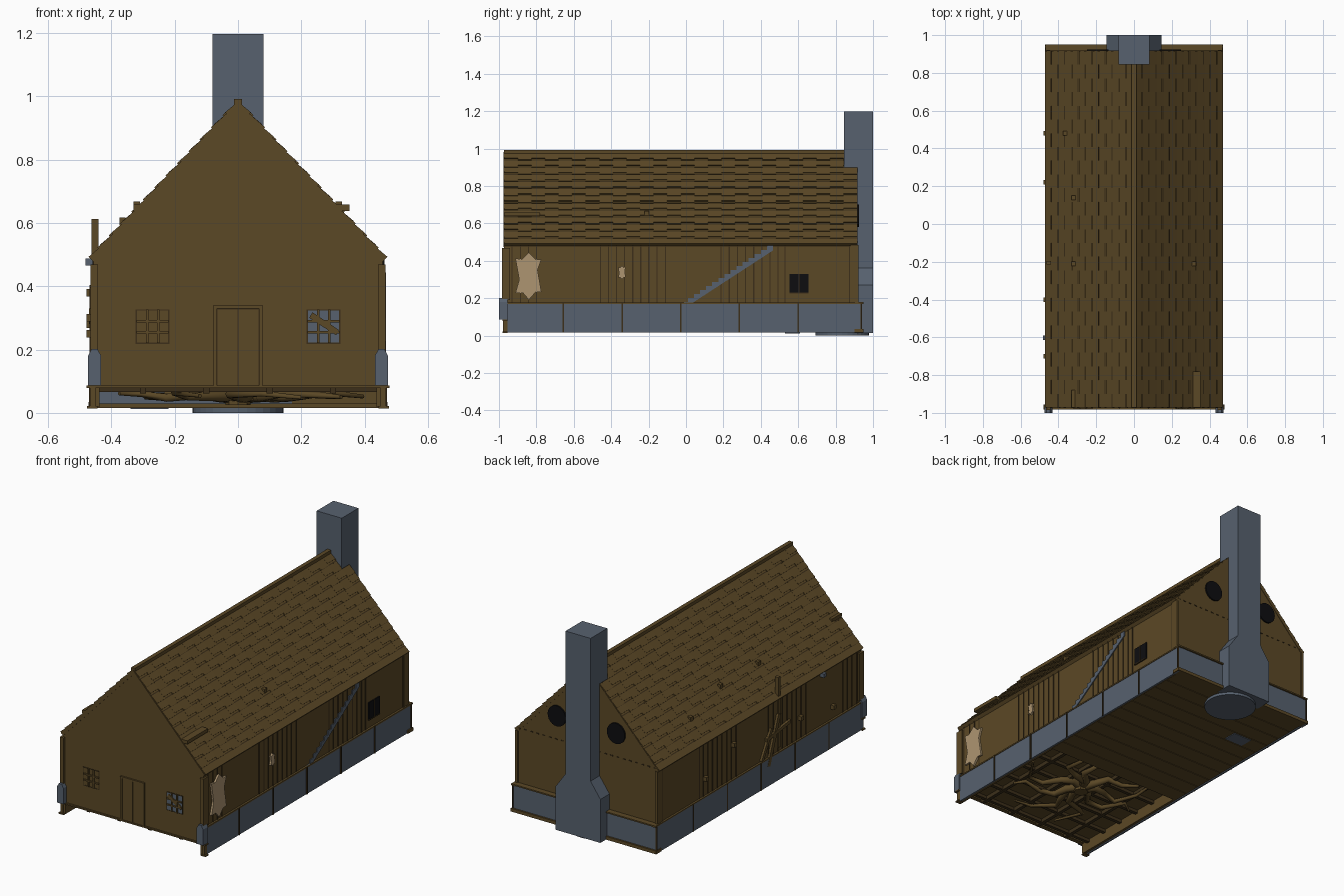
import bpy, bmesh, math, random
from mathutils import Vector

random.seed(4)
if "Cube" in bpy.data.objects:
    bpy.data.objects.remove(bpy.data.objects["Cube"])


def material(name, *rgb):
    mat = bpy.data.materials.new(name)
    mat.use_nodes = True
    mat.diffuse_color = (*rgb, 1)
    mat.node_tree.nodes["Principled BSDF"].inputs["Base Color"].default_value = (*rgb, 1)
    return mat


WOOD = material("brown wood", .105, .065, .019)
DARK = material("dark wood", .045, .028, .010)
STONE = material("grey stone", .095, .12, .158)
HIDE = material("tan hide", .42, .30, .165)
BLACK = material("black opening", .004, .004, .005)


def finish(name, bm, mat):
    bmesh.ops.recalc_face_normals(bm, faces=bm.faces[:])
    mesh = bpy.data.meshes.new(name)
    bm.to_mesh(mesh)
    bm.free()
    mesh.materials.append(mat)
    obj = bpy.data.objects.new(name, mesh)
    bpy.context.scene.collection.objects.link(obj)
    return obj


def add_prism(bm, points, axis, start, end):
    """Extrude a 2D outline along the named axis."""
    place = {"x": lambda u, v, t: (t, u, v),
             "y": lambda u, v, t: (u, t, v),
             "z": lambda u, v, t: (u, v, t)}[axis]
    rings = [[bm.verts.new(place(u, v, t)) for u, v in points] for t in (start, end)]
    for ring in rings:
        bm.faces.new(ring)
    for i in range(len(points)):
        j = (i + 1) % len(points)
        bm.faces.new((rings[0][i], rings[0][j], rings[1][j], rings[1][i]))


def prism(name, mat, points, axis, start, end):
    bm = bmesh.new()
    add_prism(bm, points, axis, start, end)
    return finish(name, bm, mat)


def rect(left, right, low, high):
    return [(left, low), (right, low), (right, high), (left, high)]


def boxes(name, mat, items):
    """Each item holds x, y and z ranges."""
    bm = bmesh.new()
    for xs, ys, zs in items:
        add_prism(bm, rect(*xs, *ys), "z", *zs)
    return finish(name, bm, mat)


def bar(name, mat, a, b, width, thick):
    """Flat slat on the right side wall, between two (y, z) points."""
    a, b = Vector(a), Vector(b)
    side = (b - a).orthogonal().normalized() * width / 2
    outline = [a - side, b - side, b + side, a + side]
    return prism(name, mat, outline, "x", -.455 - thick, -.45)


FRONT, BACK = -.972, .916
WALL, EAVE, RIDGE = .456, .488, .982

# Main house body
prism("house_body", WOOD, [(-WALL, .085), (WALL, .085), (WALL, EAVE - .01),
                           (0, RIDGE - .015), (-WALL, EAVE - .01)], "y", FRONT, BACK)

# Roof slabs with overlapping ragged shingles
ROWS, TILES = 13, 26
for side, label in ((-1, "right"), (1, "left")):
    foot, top = Vector((side * .467, EAVE)), Vector((0, RIDGE))
    slope = top - foot
    out = Vector((side * slope.y, abs(slope.x))).normalized()
    prism(label + "_roof", WOOD, [foot, top, top - Vector((0, .03)), foot - out * .02],
          "y", FRONT - .003, BACK + .002)
    bm = bmesh.new()
    for row in range(ROWS):
        for tile in range(TILES):
            ragged = .012 * ((tile + row) % 2) if row else 0
            low = foot + slope * (row / ROWS) - slope.normalized() * ragged
            high = foot + slope * ((row + 1) / ROWS)
            step = (BACK - FRONT) / TILES
            start = FRONT + tile * step
            add_prism(bm, [low, low + out * .007, high + out * .001, high],
                      "y", start, start + step)
    finish(label + "_shingles", bm, WOOD)
    # Dark course lines under each row
    bm = bmesh.new()
    for row in range(1, ROWS):
        p = foot + slope * (row / ROWS) - slope.normalized() * .014
        add_prism(bm, [p, p + slope.normalized() * .006, p + slope.normalized() * .006 + out * .0022,
                       p + out * .0026], "y", FRONT, BACK)
    finish(label + "_course_lines", bm, DARK)
boxes("ridge_cap", WOOD, [((-.012, .012), (FRONT, .85), (RIDGE - .02, RIDGE + .01))])
boxes("roof_boards", WOOD, [((.31, .352), (FRONT, -.78), (.638, .658)),
                            ((-.33, -.31), (FRONT, -.88), (.638, .658))])
boxes("roof_pegs", WOOD, [((x - .01, x + .01), (y - .012, y + .012), (z - .012, z + .012))
                          for x, y, z in ((.318, -.21, .655), (-.32, -.21, .655), (-.32, .14, .655),
                                          (-.365, .48, .605))])

# Stone foundation, open at the front
boxes("foundation", STONE, [((s * .462 - .006, s * .462 + .003), (FRONT, .94), (.016, .172))
                            for s in (-1, 1)] + [((-.462, .462), (.905, .94), (.035, .172))])
boxes("foundation_lining", WOOD, [((s * .446 - .008, s * .446 + .008), (FRONT, .9), (.018, .085))
                                  for s in (-1, 1)])
boxes("foundation_straps", DARK, [((s * .466 - .004, s * .466 + .004), (y - .004, y + .004), (.016, .174))
                                  for s in (-1, 1) for y in (-.655, -.342, -.028, .286, .6, .938)])
boxes("foundation_ledge", WOOD, [((-.469, .469), (.9, .95), (.172, .18)),
                                 ((-.472, .472), (.9, .95), (.016, .035))]
      + [((s * .456 - .012, s * .456 + .012), (FRONT, .95), (.17, .178)) for s in (-1, 1)])
boxes("front_sill", WOOD, [((-.478, .478), (-.982, -.955), (.079, .087))]
      + [((s * .46 - .017, s * .46 + .017), (-.982, -.955), (.014, .021)) for s in (-1, 1)]
      + [((s * .459 - .009, s * .459 + .009), (-.978, -.955), (.02, .08)) for s in (-1, 1)])

# Corner posts and stone guards
boxes("corner_posts", WOOD, [((s * .454 - .012, s * .454 + .012), (-.985, -.94), (.19, .468))
                             for s in (-1, 1)])
boxes("back_corner_posts", WOOD, [((s * .454 - .008, s * .454 + .008), (.88, .922), (.18, .485))
                                  for s in (-1, 1)])
for s in (-1, 1):
    prism("corner_guard", STONE, [(s * .432, .087), (s * .474, .087), (s * .474, .18),
                                  (s * .462, .202), (s * .444, .202), (s * .432, .18)],
          "y", -1.0, -.955)

# Chimney with a wide stepped base and hearth disc
prism("chimney_base", STONE, [(-.145, .015), (.145, .015), (.145, .27), (.081, .36),
                              (-.081, .36), (-.145, .27)], "y", .9, 1.0)
boxes("chimney_stack", STONE, [((-.081, .081), (.845, 1.0), (.3, 1.197))])
hearth = [(math.cos(k * math.tau / 32) * .143, .835 + math.sin(k * math.tau / 32) * .143) for k in range(32)]
prism("hearth_disc", STONE, hearth, "z", 0, .018)

# Round back openings and peg row
for x in (-.192, .192):
    ring = [(x + .058 * math.cos(k * math.tau / 24), .64 + .06 * math.sin(k * math.tau / 24)) for k in range(24)]
    prism("round_opening", BLACK, ring, "y", BACK, BACK + .009)
boxes("back_pegs", DARK, [((x * .04 - .008, x * .04 + .008), (BACK, BACK + .003), (.498, .503))
                          for x in range(-11, 12)])

# Front double door with frame
boxes("door_frame", WOOD, [((-.077, -.066), (-.982, FRONT), (.087, .34)),
                           ((.067, .078), (-.982, FRONT), (.087, .34)),
                           ((-.077, .078), (-.982, FRONT), (.329, .34))])
boxes("door_gap", DARK, [((-.066, .067), (-.9735, FRONT), (.087, .329))])
boxes("door_leaves", WOOD, [((-.064, -.001), (-.977, FRONT), (.087, .327)),
                            ((.002, .065), (-.977, FRONT), (.087, .327))])

# Front windows with crossing bars
for x, glass, label in ((-.27, WOOD, "right"), (.27, STONE, "left")):
    boxes(label + "_window_pane", glass, [((x - .05, x + .05), (-.9735, FRONT), (.22, .326))])
    boxes(label + "_window_edge", DARK, [((x - .053 + .034 * k, x - .049 + .034 * k), (-.975, FRONT), (.22, .326))
                                         for k in range(4)]
          + [((x - .053, x + .053), (-.975, FRONT), (.218 + .035 * k, .222 + .035 * k)) for k in range(4)])
    boxes(label + "_window_bars", WOOD, [((x - .02 + .034 * k, x - .012 + .034 * k), (-.98, FRONT), (.22, .326))
                                         for k in range(2)]
          + [((x - .05, x + .05), (-.98, FRONT), (.25 + .035 * k, .258 + .035 * k)) for k in range(2)])
prism("broken_slat", WOOD, [(.225, .3), (.235, .318), (.318, .262), (.31, .245)], "y", -.979, FRONT)

# Plank joints on both side walls
joints = [-.93, -.885, -.842, -.8, -.11, .53, .875]
joints += [-.457 + .043 * k for k in range(8)] + [.188 + .0435 * k for k in range(8)]
boxes("plank_joints", DARK, [((s * .457 - .002, s * .457 + .002), (y - .003, y + .003), (.178, EAVE))
                             for s in (-1, 1) for y in joints])

# Stepped stone stripe on the left wall
steps, lower = 14, []
for k in range(steps):
    y, z = .01 + k * .0325, .2 + k * .0215
    lower += [(y, z - .0215), (y, z)]
prism("stair_stripe", STONE, [(-.02, .178), *lower, (.465, .488), (.465, .455), (.04, .178)],
      "x", .45, .4615)

# Square side opening with frame bars
boxes("side_opening", BLACK, [((.45, .461), (.553, .655), (.224, .328))])
boxes("side_opening_bars", DARK, [((.455, .464), (.602, .606), (.224, .328)),
                                  ((.455, .464), (.553, .655), (.224, .229))])

# Stretched hides on the left wall
hide = [(-.07, .09), (-.035, .085), (0, .12), (.035, .085), (.065, .085), (.045, .03),
        (.065, -.085), (.035, -.085), (0, -.125), (-.03, -.09), (-.07, -.09), (-.05, -.02)]
for name, y, z, size in (("large_hide", -.84, .32, 1.03), ("small_hide", -.342, .338, .3)):
    prism(name, HIDE, [(y + u * size, z + v * size) for u, v in hide], "x", .45, .467)

# Post, slats and hooks on the right wall
boxes("side_post", WOOD, [((-.462, -.44), (-.215, -.195), (.2, .613))])
bar("leaning_slat", WOOD, (-.1, .13), (-.2, .4), .025, .014)
bar("second_slat", WOOD, (-.04, .18), (-.13, .34), .02, .014)
bar("cross_slat", WOOD, (-.3, .32), (-.08, .29), .02, .016)
boxes("stone_hook", STONE, [((-.482, -.45), (-.615, -.59), (.465, .487))])
boxes("wall_pegs", WOOD, [((-.478, -.45), (y - .012, y + .012), (z - .012, z + .012))
                          for y, z in ((.48, .28), (.22, .38), (-.4, .3), (-.7, .25))])

# Plank floor under the rear, joists under the front
width = .1
boxes("rear_floor", WOOD, [((-.45, .45), (-.18 + k * width, -.184 + (k + 1) * width), (.016, .03))
                           for k in range(11)])
boxes("floor_gaps", DARK, [((-.45, .45), (-.175, .9), (.02, .028))])
boxes("floor_stone_plate", STONE, [((-.34, -.22), (.53, .61), (.012, .018))])
boxes("rear_bulkhead", STONE, [((-.44, .17), (-.17, -.15), (.016, .085))])
boxes("bulkhead_wood", WOOD, [((.17, .44), (-.17, -.15), (.016, .085))])
boxes("joists", DARK, [((-.44, .44), (y - .01, y + .01), (.066, .086))
                       for y in (-.92, -.78, -.64, -.5, -.36, -.23)]
      + [((x - .01, x + .01), (-.96, -.17), (.062, .086)) for x in (-.3, -.1, .1, .3)])

# Tangled roots beneath the front room
data = bpy.data.curves.new("roots", "CURVE")
data.dimensions = "3D"
data.bevel_depth = .026
data.bevel_resolution = 1
data.use_fill_caps = True
for arm in range(9):
    angle = arm * math.tau / 9 + random.uniform(-.2, .2)
    spline = data.splines.new("POLY")
    spline.points.add(5)
    for k, point in enumerate(spline.points):
        reach = k / 5 * random.uniform(.36, .4)
        bend = angle + .35 * math.sin(k * 1.4 + arm)
        height = .056 + .008 * math.sin(k * 2 + arm)
        point.co = (reach * math.cos(bend), -.46 + reach * math.sin(bend) * 1.1, height, 1)
        point.radius = 1 - k * .15
data.materials.append(WOOD)
bpy.context.scene.collection.objects.link(bpy.data.objects.new("roots", data))
stump = [(.04 * math.cos(k * math.tau / 8), -.46 + .04 * math.sin(k * math.tau / 8)) for k in range(8)]
prism("root_stump", WOOD, stump, "z", .025, .085)
